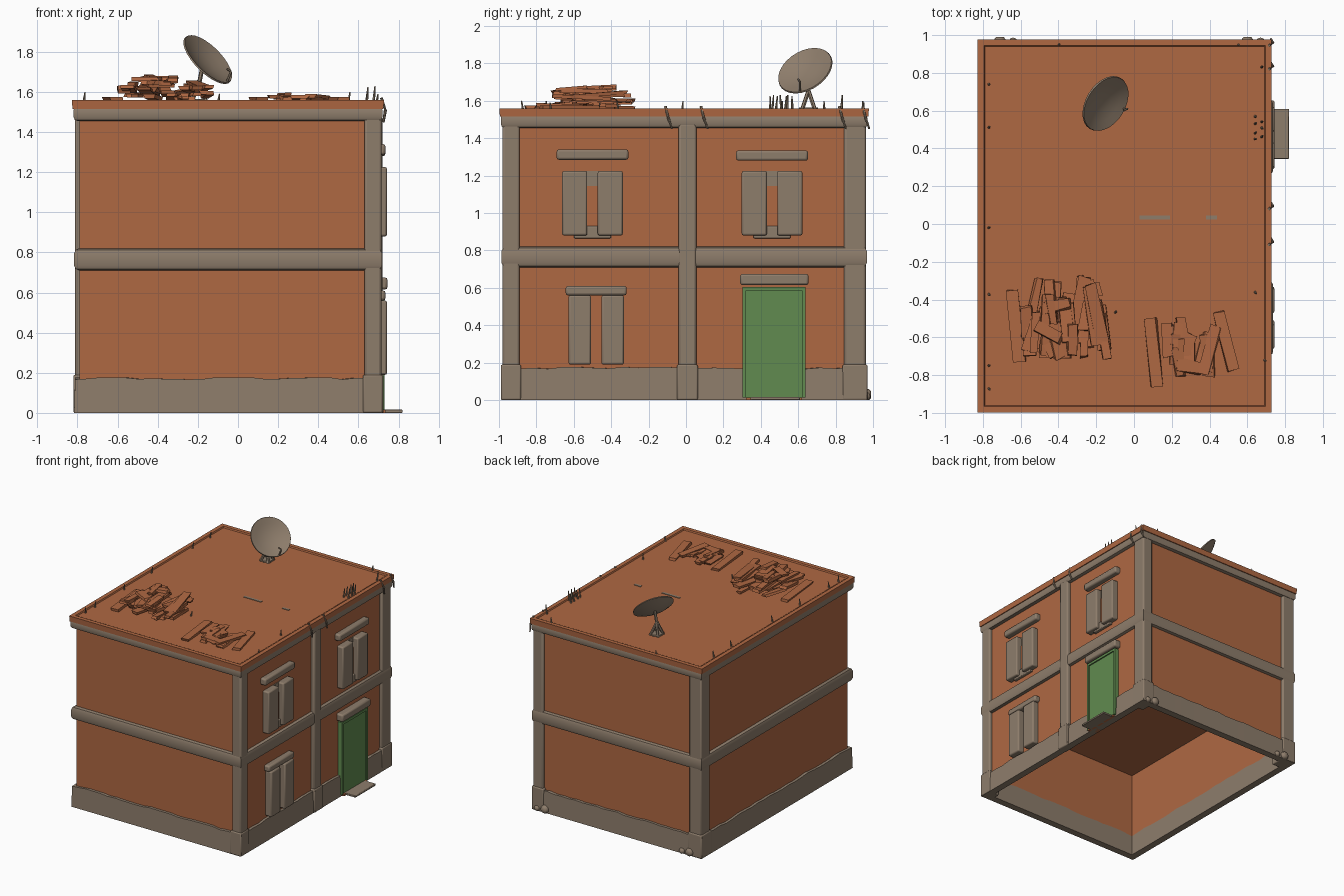
import bpy, bmesh, math, random
from mathutils import Vector, Matrix

random.seed(4)
if "Cube" in bpy.data.objects:
    bpy.data.objects.remove(bpy.data.objects["Cube"])


def material(name, rgb):
    m = bpy.data.materials.new(name)
    m.use_nodes = True
    m.diffuse_color = (*rgb, 1)
    m.node_tree.nodes["Principled BSDF"].inputs["Base Color"].default_value = (*rgb, 1)
    return m


CLAY = material("terracotta", (0.43, 0.138, 0.055))
STONE = material("grey_stone", (0.27, 0.205, 0.148))
GREEN = material("green_paint", (0.12, 0.26, 0.08))


def finish(name, bm, mat, bevel=0, smooth=False):
    bmesh.ops.recalc_face_normals(bm, faces=bm.faces)
    me = bpy.data.meshes.new(name)
    bm.to_mesh(me)
    bm.free()
    me.materials.append(mat)
    ob = bpy.data.objects.new(name, me)
    bpy.context.collection.objects.link(ob)
    if bevel:
        mod = ob.modifiers.new("bevel", "BEVEL")
        mod.width, mod.segments = bevel, 2
    if smooth:
        bpy.context.view_layer.objects.active = ob
        bpy.ops.object.select_all(action="DESELECT")
        ob.select_set(True)
        bpy.ops.object.shade_smooth_by_angle(angle=math.radians(40))
    return ob


def add_box(bm, centre, size, rot=None, jitter=0):
    new = bmesh.ops.create_cube(bm, size=1)["verts"]
    m = Matrix.Translation(centre) @ (rot or Matrix()) @ Matrix.Diagonal((*size, 1))
    for v in new:
        v.co = m @ v.co
        v.co += Vector([random.uniform(-jitter, jitter) for _ in range(2)] + [0])


def box(name, x, y, z, mat, bevel=0):
    bm = bmesh.new()
    spans = (x, y, z)
    add_box(bm, [sum(s) / 2 for s in spans], [s[1] - s[0] for s in spans])
    return finish(name, bm, mat, bevel, bevel > 0)


def sweep(name, profile, mat, div=1, ragged=0):
    """Carry a closed (outward offset, height) profile around the wall line."""
    bm = bmesh.new()
    rings = []
    corners = [(-1, -1), (1, -1), (1, 1), (-1, 1)]
    for i in range(4):
        a, b = Vector(corners[i]), Vector(corners[(i + 1) % 4])
        for k in range(div):
            p = a.lerp(b, k / div)
            drop = random.uniform(-ragged, ragged)
            rings.append([bm.verts.new((-0.05 + p.x * (0.74 + o), -0.01 + p.y * (0.95 + o),
                                        h + (drop if h > 0.1 else 0))) for o, h in profile])
    n = len(profile)
    for i, r in enumerate(rings):
        s = rings[(i + 1) % len(rings)]
        for j in range(n):
            bm.faces.new((r[j], s[j], s[(j + 1) % n], r[(j + 1) % n]))
    return finish(name, bm, mat, 0, ragged == 0)


def band(z0, z1, out, r):
    return [(-0.03, z0), (out - r, z0), (out - r * 0.3, z0 + r * 0.3), (out, z0 + r),
            (out, z1 - r), (out - r * 0.3, z1 - r * 0.3), (out - r, z1), (-0.03, z1)]


# Hollow walls, open underneath, with horizontal bands
sweep("walls", [(-0.025, 0.1), (0, 0.1), (0, 1.5), (-0.025, 1.5)], CLAY)
sweep("plinth", [(-0.03, 0), (0.027, 0), (0.022, 0.172), (-0.03, 0.172)], STONE, 24, 0.006)
sweep("floor_band", band(0.71, 0.82, 0.027, 0.025), STONE)
sweep("cornice", band(1.455, 1.53, 0.03, 0.02), STONE)
sweep("roof_rim", [(-0.03, 1.515), (0.035, 1.515), (0.038, 1.56), (0.005, 1.56), (0, 1.55), (-0.03, 1.55)], CLAY)
box("roof", (-0.78, 0.68), (-0.95, 0.93), (1.52, 1.552), CLAY)
box("upper_floor", (-0.78, 0.68), (-0.95, 0.93), (0.71, 0.74), CLAY)

# Pillars with wider feet
for name, x, y in (("front", (0.63, 0.715), (-0.982, -0.89)), ("middle", (0.66, 0.72), (-0.04, 0.055)),
                   ("back", (0.62, 0.712), (0.845, 0.962)), ("far_back", (-0.812, -0.70), (0.845, 0.962))):
    box(name + "_pillar", x, y, (0, 1.48), STONE, 0.012)
    box(name + "_pillar_foot", (x[0] - 0.008, x[1] + 0.006), (y[0] - 0.008, y[1] + 0.008),
        (0, 0.19), STONE, 0.008)


# Windows with paired shutters and a lintel
def window(name, y, z0, z1, half, lintel_z, sill):
    for side, s in (("left", 1), ("right", -1)):
        a, b = sorted((y + s * 0.028, y + s * half))
        box(f"{name}_{side}_shutter", (0.68, 0.743), (a, b), (z0, z1), STONE, 0.01)
    if sill:
        box(name + "_frame", (0.68, 0.697), (y - 0.1, y + 0.1), (z0 - 0.015, z1), STONE)
        box(name + "_sill", (0.68, 0.715), (y - 0.1, y + 0.1), (z0 - 0.015, z0 + 0.05), STONE, 0.006)
        box(name + "_opening", (0.69, 0.701), (y - 0.05, y + 0.05), (z0 + 0.05, z1 - 0.08), CLAY)
    w = half + (0.03 if sill else 0.015)
    box(name + "_lintel", (0.67, 0.735), (y - w, y + w), lintel_z, STONE, 0.012)


window("upper_front_window", -0.5, 0.88, 1.225, 0.162, (1.285, 1.34), True)
window("upper_back_window", 0.46, 0.88, 1.225, 0.162, (1.28, 1.335), True)
window("lower_window", -0.48, 0.19, 0.56, 0.148, (0.56, 0.61), False)

# Door with frame, lintel and step
for name, y in (("left_door_post", (0.62, 0.638)), ("right_door_post", (0.303, 0.321))):
    box(name, (0.66, 0.73), y, (0.015, 0.605), GREEN)
box("door_head", (0.66, 0.73), (0.303, 0.638), (0.585, 0.605), GREEN)
box("door_panel", (0.66, 0.72), (0.31, 0.63), (0.015, 0.6), GREEN)
box("threshold", (0.66, 0.735), (0.32, 0.62), (0, 0.015), CLAY)
box("door_lintel", (0.67, 0.745), (0.29, 0.655), (0.615, 0.675), STONE, 0.012)
box("doorstep", (0.70, 0.82), (0.345, 0.61), (0, 0.016), STONE, 0.004)

# Satellite dish: a shallow bowl turned about its axis
N = Vector((0.65, -0.40, 0.65)).normalized()
aim = Matrix.Translation((-0.155, 0.64, 1.757)) @ N.to_track_quat("Z", "Y").to_matrix().to_4x4()
bm = bmesh.new()
bowl = [(0, -0.035), (0.06, -0.03), (0.115, -0.015), (0.158, 0.004), (0.155, 0.012), (0.11, -0.004), (0.06, -0.018), (0, -0.023)]
vs = [bm.verts.new((r, 0, z)) for r, z in bowl]
es = [bm.edges.new(p) for p in zip(vs, vs[1:])]
bmesh.ops.spin(bm, geom=vs + es, cent=(0, 0, 0), axis=(0, 0, 1), angle=math.tau, steps=28)
bmesh.ops.remove_doubles(bm, verts=bm.verts, dist=0.0005)
bm.transform(aim)
finish("dish", bm, STONE, 0, True)


def rods(name, pairs, radius, mat=STONE, tip=1):
    bm = bmesh.new()
    for a, b in pairs:
        a, b = Vector(a), Vector(b)
        d = b - a
        m = Matrix.Translation((a + b) / 2) @ d.to_track_quat("Z", "Y").to_matrix().to_4x4()
        bmesh.ops.create_cone(bm, cap_ends=True, segments=6, radius1=radius, radius2=radius * tip,
                              depth=d.length, matrix=m)
    return finish(name, bm, mat)


# Dish stand and receiver arm
top = Vector((-0.195, 0.655, 1.655))
rods("dish_stand", [((top.x + dx, top.y + dy, 1.55), top) for dx in (-0.035, 0.035) for dy in (-0.035, 0.035)]
     + [(top - Vector((0, 0, 0.02)), aim @ Vector((0, 0, -0.03)))], 0.011)
rods("dish_base", [((top.x, top.y, 1.55), (top.x, top.y, 1.565))], 0.05)
edge = Vector((-0.055, 0.61, 1.65))
rods("receiver_arm", [(edge, edge + Vector((0.02, 0, 0.05))),
                      (edge + Vector((0.02, 0, 0.05)), edge + Vector((0.0, -0.01, 0.065)))], 0.006)


# Heaps of broken planks on the roof
def planks(name, cx, cy, w, d, height, count):
    bm = bmesh.new()
    for i in range(count):
        t = i / count
        x = cx + random.uniform(-0.5, 0.5) * w * (1 - 0.35 * t)
        length = random.uniform(0.35, 0.85) * d * (1 - 0.2 * t)
        y = cy + random.uniform(-0.5, 0.5) * (d - length)
        size = (random.uniform(0.03, 0.065), length, random.uniform(0.014, 0.024))
        rot = Matrix.Rotation(random.gauss(0, 0.16), 4, "Z") @ Matrix.Rotation(random.gauss(0, 0.06), 4, "X")
        add_box(bm, (x, y, 1.562 + t * height), size, rot, 0.008)
    for i in range(count // 4):
        rot = Matrix.Rotation(random.gauss(0, 0.3), 4, "Z")
        add_box(bm, (cx + random.uniform(-0.15, 0.1) * w, cy + random.uniform(-0.4, 0.4) * d,
                     1.565 + random.random() * height), (w * 0.4, 0.06, 0.018), rot, 0.012)
    finish(name, bm, CLAY)


planks("large_plank_heap", -0.43, -0.5, 0.36, 0.45, 0.115, 24)
planks("side_plank_heap", -0.21, -0.51, 0.14, 0.44, 0.08, 10)
planks("small_plank_heap", 0.27, -0.67, 0.34, 0.37, 0.02, 11)
bm = bmesh.new()
for x, y, turn, length in ((-0.625, -0.54, 0.1, 0.38), (0.105, -0.68, 0.1, 0.36), (0.49, -0.62, 0.25, 0.32)):
    add_box(bm, (x, y, 1.565), (0.06, length, 0.02), Matrix.Rotation(turn, 4, "Z"), 0.006)
finish("loose_planks", bm, CLAY)

# Flat scraps on the roof
for x in ((0.03, 0.19), (0.38, 0.44)):
    box("roof_scrap", x, (0.025, 0.045), (1.55, 1.556), STONE)

# Bent reinforcing spikes along the roof edge
upright = [(-0.77, y, 0.04) for y in (0.74, 0.51, -0.02, -0.37, -0.75, -0.87)]
upright += [(0.64, y, 0.065) for y in (0.45, 0.48, 0.53, 0.57)]
upright += [(0.675, y, 0.07) for y in (0.46, 0.51, 0.54, 0.83)]
upright += [(0.64, -0.36, 0.04), (0.55, 0.95, 0.04), (-0.4, 0.95, 0.03), (-0.1, -0.47, 0.03), (0.69, -0.72, 0.03)]
rods("roof_spikes", [((x, y, 1.54), (x + 0.008, y + random.uniform(-0.01, 0.01), 1.56 + h))
                     for x, y, h in upright], 0.008, tip=0.4)
hanging = []
for y in (-0.1, 0.09, 0.83, 0.955):
    hanging += [((0.715, y - 0.01, 1.57), (0.735, y + 0.005, 1.51)), ((0.735, y + 0.005, 1.51), (0.725, y + 0.025, 1.45))]
rods("hanging_spikes", hanging, 0.008, tip=0.7)

# Small boulders at the foot of the back wall
for x, r in ((-0.71, 0.035), (-0.64, 0.025), (0.6, 0.035), (0.67, 0.025)):
    bm = bmesh.new()
    bmesh.ops.create_icosphere(bm, subdivisions=2, radius=r,
                               matrix=Matrix.Translation((x, 0.962, r * 0.8)))
    for v in bm.verts:
        v.co.z = max(v.co.z, 0)
        v.co.y = min(v.co.y, 0.99)
    finish("boulder", bm, STONE, 0, True)
